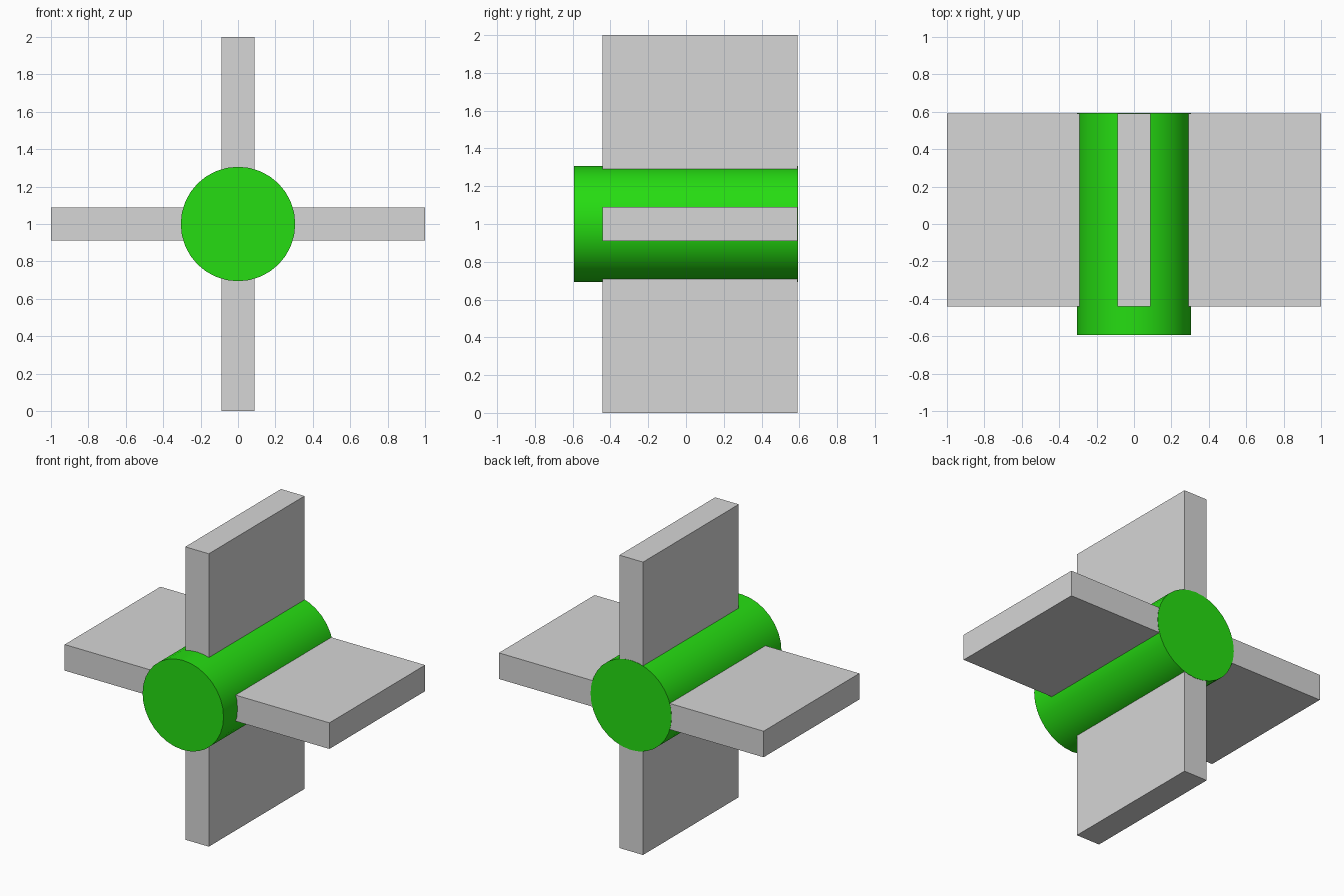
import bpy, math
from mathutils import Matrix

if "Cube" in bpy.data.objects:
    bpy.data.objects.remove(bpy.data.objects["Cube"])


def material(name, rgb):
    m = bpy.data.materials.new(name)
    m.diffuse_color = (*rgb, 1)
    m.use_nodes = True
    m.node_tree.nodes["Principled BSDF"].inputs["Base Color"].default_value = m.diffuse_color
    return m


GREEN = material("bright_green", (0.019, 0.72, 0.006))
GREY = material("light_grey", (0.67, 0.67, 0.67))

AXLE_Z = 1.0
HUB_R = 0.306
INNER = 0.27                    # blade root, buried in the hub
HALF_T = 0.089                  # half blade thickness
Y_FRONT, Y_BACK = -0.442, 0.591

# Hub: smooth drum lying along y
bpy.ops.mesh.primitive_cylinder_add(
    vertices=32, radius=HUB_R, depth=1.186,
    location=(0, 0, AXLE_Z), rotation=(math.pi / 2, 0, 0))
hub = bpy.context.object
hub.name = "hub"
hub.data.materials.append(GREEN)
bpy.ops.object.transform_apply(location=False, rotation=True, scale=True)
bpy.ops.object.shade_smooth_by_angle(angle=math.radians(30))

# Four flat paddles, a quarter turn apart around the hub
for i, side in enumerate(("right", "top", "left", "bottom")):
    bpy.ops.mesh.primitive_cube_add(size=1)
    paddle = bpy.context.object
    paddle.name = "paddle_" + side
    paddle.data.transform(
        Matrix.Translation((0, 0, AXLE_Z))
        @ Matrix.Rotation(-i * math.pi / 2, 4, 'Y')
        @ Matrix.Translation(((1 + INNER) / 2, (Y_FRONT + Y_BACK) / 2, 0))
        @ Matrix.Diagonal((1 - INNER, Y_BACK - Y_FRONT, 2 * HALF_T, 1)))
    paddle.data.materials.append(GREY)
